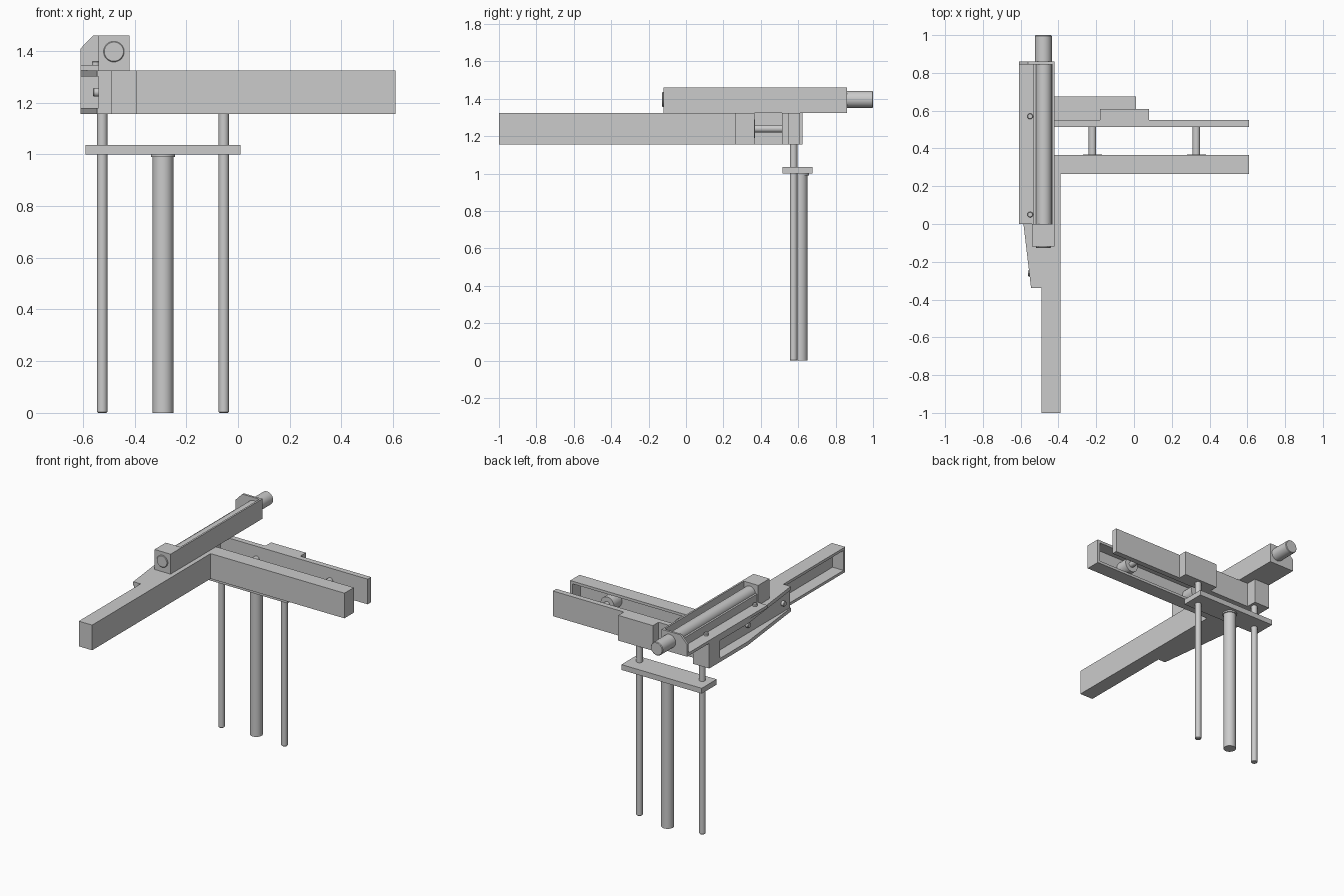
import bpy, bmesh
from mathutils import Vector, Matrix

if "Cube" in bpy.data.objects:
    bpy.data.objects.remove(bpy.data.objects["Cube"])


def finish(bm, name):
    bmesh.ops.recalc_face_normals(bm, faces=bm.faces)
    me = bpy.data.meshes.new(name)
    bm.to_mesh(me)
    bm.free()
    ob = bpy.data.objects.new(name, me)
    bpy.context.collection.objects.link(ob)
    return ob


def box(name, x, y, z):
    bm = bmesh.new()
    bmesh.ops.create_cube(bm, size=1)
    for v in bm.verts:
        v.co = [a + (t + .5) * (b - a) for t, (a, b) in zip(v.co, (x, y, z))]
    return finish(bm, name)


def cyl(name, a, b, r, bevel=0, seg=32):
    a, b = Vector(a), Vector(b)
    d = b - a
    bm = bmesh.new()
    bmesh.ops.create_cone(bm, cap_ends=True, segments=seg, radius1=r, radius2=r, depth=d.length,
                          matrix=Matrix.Translation((a + b) / 2) @ d.to_track_quat('Z', 'Y').to_matrix().to_4x4())
    if bevel:
        caps = [e for e in bm.edges if any(len(f.verts) > 4 for f in e.link_faces)]
        bmesh.ops.bevel(bm, geom=caps, offset=bevel, segments=1, affect='EDGES')
    ob = finish(bm, name)
    bpy.ops.object.select_all(action='DESELECT')
    ob.select_set(True)
    bpy.context.view_layer.objects.active = ob
    bpy.ops.object.shade_smooth_by_angle()
    return ob


def prism(name, pts, start, end, axis):
    """Extrude a 2D outline along y (points are x,z) or z (points are x,y)."""
    bm = bmesh.new()
    vs = [bm.verts.new((p, start, q) if axis == 'y' else (p, q, start)) for p, q in pts]
    r = bmesh.ops.extrude_face_region(bm, geom=[bm.faces.new(vs)])
    off = Vector((0, end - start, 0)) if axis == 'y' else Vector((0, 0, end - start))
    bmesh.ops.translate(bm, vec=off, verts=[g for g in r['geom'] if isinstance(g, bmesh.types.BMVert)])
    return finish(bm, name)


Z0, Z1, ZM, T = 1.155, 1.325, 1.24, 0.018

# L-shaped frame: two channels, open on the outer faces
ell = [(-.49, -1), (-.39, -1), (-.39, .265), (.61, .265), (.61, .365), (-.49, .365)]
prism("frame_bottom_flange", ell, Z0, Z0 + T, 'z')
prism("frame_top_flange", ell, Z1 - T, Z1, 'z')
box("long_beam_web", (-.408, -.39), (-1, .283), (Z0 + T, Z1 - T))
box("cross_beam_web", (-.408, .61), (.265, .283), (Z0 + T, Z1 - T))
box("long_beam_end", (-.49, -.408), (-1, -1 + T), (Z0 + T, Z1 - T))
box("cross_beam_end", (.61 - T, .61), (.283, .365), (Z0 + T, Z1 - T))

# Rear plate, its guide rods and the guide block
box("rear_plate", (-.49, .61), (.513, .55), (Z0, Z1))
for x in (-.22, .33):
    cyl("spacer_rod", (x, .28, ZM), (x, .515, ZM), .02)
    cyl("spacer_flange", (x, .283, ZM), (x, .369, ZM), .05)
box("guide_block", (-.18, .08), (.55, .61), (Z0, Z1))

# Tapered side bracket with recessed outer face
taper = [(-.49, -.34), (-.49, .623), (-.61, .623), (-.61, .21), (-.545, -.34)]
prism("bracket_bottom_flange", taper, Z0, Z0 + .025, 'z')
prism("bracket_top_flange", taper, Z1 - .025, Z1, 'z')
box("bracket_web", (-.54, -.49), (-.34, .53), (Z0 + .025, Z1 - .025))
box("bracket_end_block", (-.61, -.49), (.51, .623), (Z0 + .025, Z1 - .025))
for y in (-.26, .12):
    cyl("bracket_bolt", (-.535, y, ZM), (-.56, y, ZM), .017, .003)

# Vertical lift: guide rods, crossplate and cylinder
for x in (-.525, -.055):
    cyl("lift_rod", (x, .575, 0), (x, .575, Z0 + .02), .02, .004)
box("lift_plate", (-.59, .01), (.515, .675), (1, 1.036))
cyl("lift_cylinder", (-.29, .61, 0), (-.29, .61, .995), .04)
cyl("lift_cylinder_collar", (-.29, .61, .99), (-.29, .61, 1.002), .047)

# Horizontal actuator on top
box("actuator_base", (-.61, -.42), (0, .86), (Z1, 1.345))
box("actuator_front_block", (-.54, -.42), (-.12, 0), (Z1, 1.46))
box("actuator_side_wall", (-.432, -.42), (0, .845), (1.345, 1.46))
box("actuator_inner_wall", (-.532, -.518), (0, .845), (1.345, 1.40))
prism("actuator_end_plate", [(-.61, Z1), (-.42, Z1), (-.42, 1.46), (-.56, 1.46), (-.61, 1.408)],
      .845, .86, 'y')
cyl("actuator_cylinder", (-.477, -.01, 1.397), (-.477, .85, 1.397), .042)
cyl("actuator_motor", (-.48, .85, 1.397), (-.48, 1, 1.397), .045, .004)
cyl("actuator_front_cap", (-.48, -.11, 1.397), (-.48, -.127, 1.397), .04, .003)
for y in (.05, .57):
    cyl("base_bolt", (-.55, y, 1.34), (-.55, y, 1.36), .015, .003)
